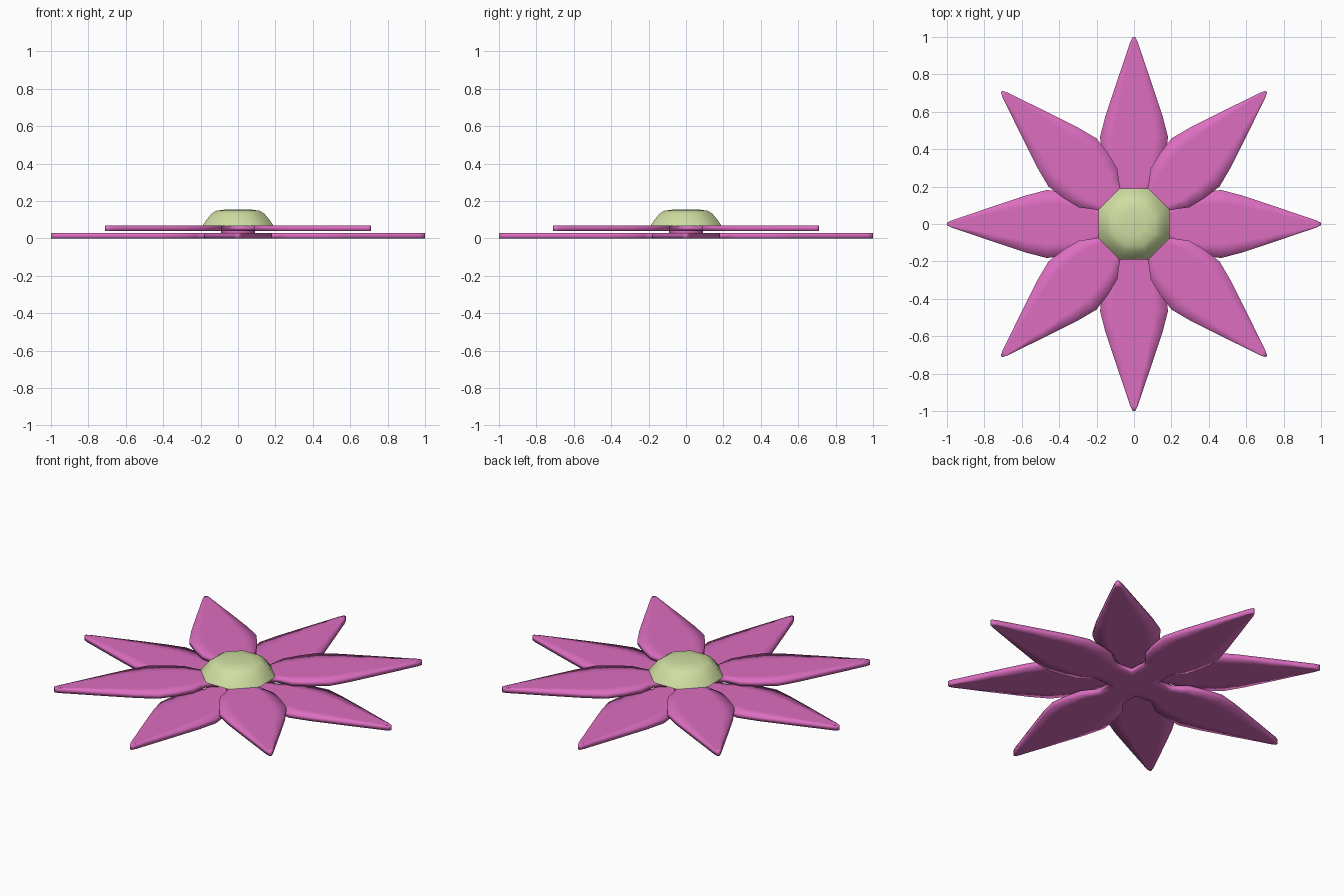
import bpy, bmesh, math
from mathutils import Matrix

cube = bpy.data.objects.get("Cube")
if cube:
    bpy.data.objects.remove(cube)


def material(name, rgb):
    m = bpy.data.materials.new(name)
    m.use_nodes = True
    m.diffuse_color = (*rgb, 1)
    m.node_tree.nodes["Principled BSDF"].inputs["Base Color"].default_value = (*rgb, 1)
    return m


PINK = material("petal pink", (0.72, 0.155, 0.53))
GREEN = material("pale green", (0.63, 0.73, 0.36))


def add_object(name, bm, mat):
    mesh = bpy.data.meshes.new(name)
    bm.to_mesh(mesh)
    bm.free()
    mesh.materials.append(mat)
    mesh.polygons.foreach_set("use_smooth", [True] * len(mesh.polygons))
    ob = bpy.data.objects.new(name, mesh)
    bpy.context.collection.objects.link(ob)
    return ob


def add_strip(bm, rows, columns, turn):
    """Flat sheet along +x, rows are (distance, half width)."""
    grid = [[bm.verts.new(turn @ Matrix.Translation((r, w * c, 0)).translation)
             for c in columns] for r, w in rows]
    for a, b in zip(grid, grid[1:]):
        for j in range(len(columns) - 1):
            bm.faces.new((a[j], b[j], b[j + 1], a[j + 1]))


# Petal outline: distance from the centre and half width
COLUMNS = (-1, -0.6, 0.6, 1)
NECK = 0.09
PETAL = [(NECK, NECK), (0.19, 0.085), (0.225, 0.11), (0.27, 0.145), (0.36, 0.168),
         (0.465, 0.182), (0.58, 0.152), (0.76, 0.092), (0.93, 0.034),
         (0.975, 0.019), (1.0, 0.006)]


def petal_layer(name, z, angle, thickness=0.028):
    bm = bmesh.new()
    add_strip(bm, [(NECK * c, NECK) for c in COLUMNS], COLUMNS, Matrix.Identity(3))
    for k in range(4):
        add_strip(bm, PETAL, COLUMNS, Matrix.Rotation(k * math.pi / 2, 3, "Z"))
    bmesh.ops.remove_doubles(bm, verts=bm.verts, dist=0.0001)
    # Thicken the sheet into a slab
    outline = [e for e in bm.edges if e.is_boundary]
    top = bmesh.ops.duplicate(bm, geom=bm.verts[:] + bm.edges[:] + bm.faces[:])
    upper = [g for g in top["geom"] if isinstance(g, bmesh.types.BMVert)]
    bmesh.ops.translate(bm, verts=upper, vec=(0, 0, thickness))
    vmap = top["vert_map"]
    for e in outline:
        a, b = e.verts
        bm.faces.new((a, b, vmap[b], vmap[a]))
    bmesh.ops.recalc_face_normals(bm, faces=bm.faces)
    ob = add_object(name, bm, PINK)
    ob.location.z = z
    ob.rotation_euler.z = angle
    return ob


petal_layer("lower_petals", 0, 0)
petal_layer("upper_petals", 0.04, math.pi / 4)

# Short core joining the two petal layers
bm = bmesh.new()
bmesh.ops.create_cone(bm, cap_ends=True, segments=8, radius1=0.09, radius2=0.09, depth=0.04,
                      matrix=Matrix.Translation((0, 0, 0.035)))
add_object("petal_core", bm, PINK)

# Eight-sided domed flower centre
bm = bmesh.new()
rings = []
for r, z in [(0.206, 0.066), (0.185, 0.096), (0.153, 0.132), (0.125, 0.148), (0.07, 0.155)]:
    rings.append([bm.verts.new((r * math.cos(a), r * math.sin(a), z))
                  for a in (math.pi / 8 + k * math.pi / 4 for k in range(8))])
for lo, hi in zip(rings, rings[1:]):
    for k in range(8):
        n = (k + 1) % 8
        bm.faces.new((lo[k], lo[n], hi[n], hi[k]))
bm.faces.new(rings[-1])
bm.faces.new(rings[0][::-1])
dome = add_object("flower_centre", bm, GREEN)
bpy.context.view_layer.objects.active = dome
dome.select_set(True)
bpy.ops.object.shade_smooth_by_angle(angle=math.radians(60))
